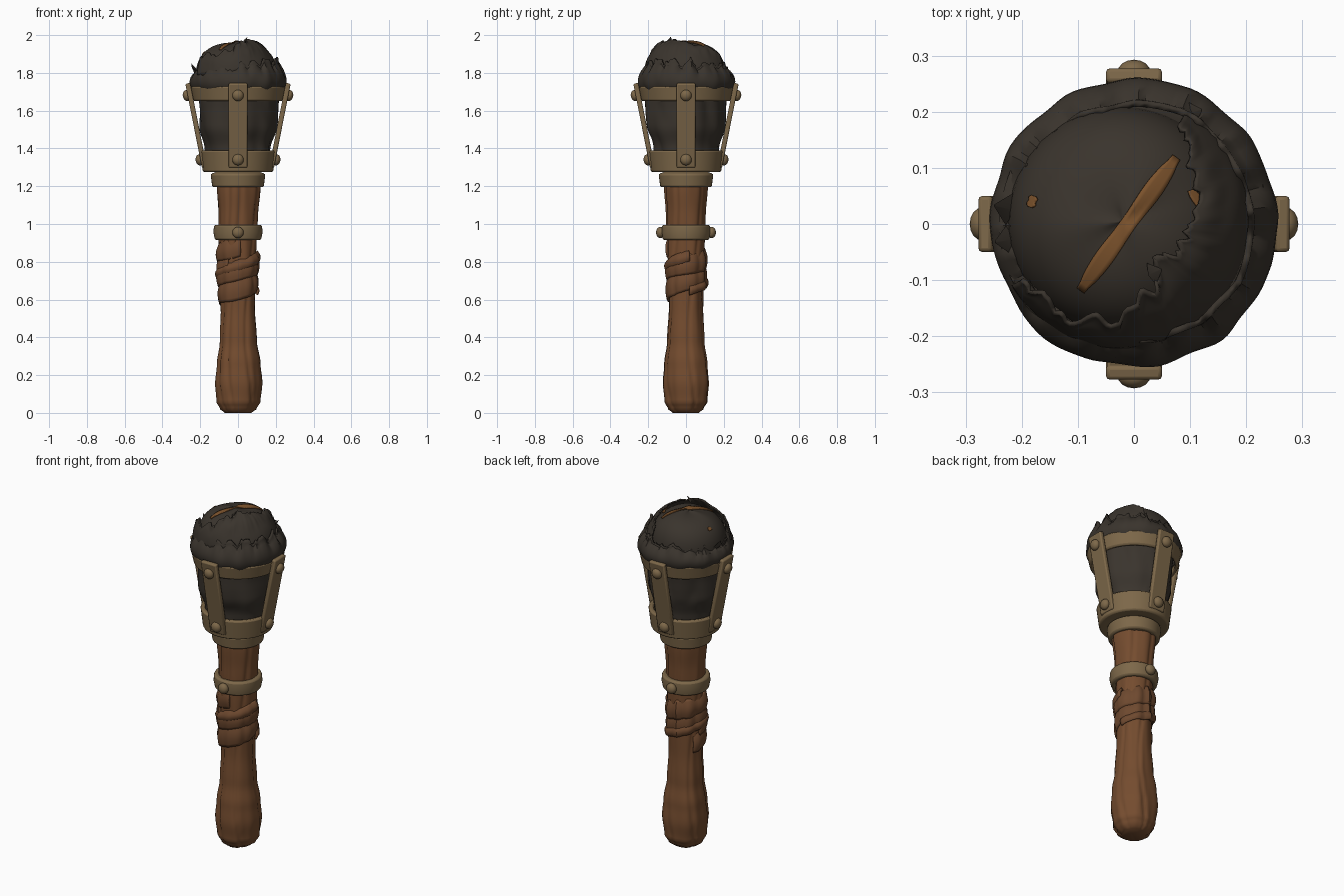
import bpy, bmesh, math
from math import sin, cos, pi, radians
from mathutils import Vector, Matrix, noise

cube = bpy.data.objects.get("Cube")
if cube:
    bpy.data.objects.remove(cube, do_unlink=True)


def material(name, r, g, b):
    m = bpy.data.materials.new(name)
    m.use_nodes = True
    m.diffuse_color = (r, g, b, 1)
    bsdf = m.node_tree.nodes["Principled BSDF"]
    bsdf.inputs["Base Color"].default_value = (r, g, b, 1)
    bsdf.inputs["Roughness"].default_value = 0.8
    return m


BRONZE = material("aged bronze", 0.205, 0.138, 0.067)
WOOD = material("brown wood", 0.175, 0.072, 0.028)
LEATHER = material("brown leather", 0.155, 0.066, 0.028)
CLOTH = material("charred cloth", 0.042, 0.034, 0.026)
SCORCH = material("scorched orange", 0.2, 0.085, 0.025)


def finish(name, bm, mat, angle=40):
    bmesh.ops.recalc_face_normals(bm, faces=bm.faces)
    mesh = bpy.data.meshes.new(name)
    bm.to_mesh(mesh)
    bm.free()
    ob = bpy.data.objects.new(name, mesh)
    bpy.context.collection.objects.link(ob)
    mesh.materials.append(mat)
    bpy.ops.object.select_all(action="DESELECT")
    ob.select_set(True)
    bpy.context.view_layer.objects.active = ob
    bpy.ops.object.shade_smooth_by_angle(angle=radians(angle))
    return ob


def sheet(name, fn, nu, nv, mat, closed=False, caps=False, thick=0, angle=40):
    """Grid surface from fn(u, v); optionally wrapped in u, capped in v, or thickened."""
    bm = bmesh.new()
    cols = nu if closed else nu + 1
    rows = [[bm.verts.new(fn(i / nu, j / nv)) for i in range(cols)] for j in range(nv + 1)]
    for a, b in zip(rows, rows[1:]):
        for i in range(nu):
            k = (i + 1) % cols
            bm.faces.new((a[i], a[k], b[k], b[i]))
    if caps:
        bm.faces.new(rows[0])
        bm.faces.new(rows[-1])
    ob = finish(name, bm, mat, angle)
    if thick:
        mod = ob.modifiers.new("thickness", "SOLIDIFY")
        mod.thickness = thick
        mod.offset = 0
    return ob


def sample(points, x):
    """Smooth interpolation through a short list of pairs."""
    for (x0, y0), (x1, y1) in zip(points, points[1:]):
        if x <= x1:
            t = max(0, (x - x0) / (x1 - x0))
            t = t * t * (3 - 2 * t)
            return y0 + (y1 - y0) * t
    return points[-1][1]


def polar(r, a, z):
    return Vector((r * cos(a), r * sin(a), z))


def wobble(a, z, seed, freq=2.0):
    return noise.noise(Vector((cos(a) * freq + seed, sin(a) * freq, z * freq)))


def ring(name, profile):
    """Metal hoop: closed (radius, height) section turned about z, edges rounded."""
    n = len(profile)
    ob = sheet(name, lambda u, v: polar(profile[round(v * n) % n][0], u * 2 * pi,
                                        profile[round(v * n) % n][1]), 48, n, BRONZE, closed=True)
    weld = ob.modifiers.new("join seam", "WELD")
    weld.merge_threshold = 0.0001
    bev = ob.modifiers.new("rounded edges", "BEVEL")
    bev.width, bev.segments = 0.009, 2
    bev.limit_method, bev.angle_limit = "ANGLE", radians(35)


def rivet(name, r, angle, z, tilt=0.0):
    """Domed rivet whose axis points outward."""
    bm = bmesh.new()
    bmesh.ops.create_uvsphere(bm, u_segments=16, v_segments=10, radius=0.03)
    bmesh.ops.scale(bm, vec=(0.75, 1, 1), verts=bm.verts)
    bm.transform(Matrix.Rotation(angle, 4, "Z") @ Matrix.Translation((r, 0, z))
                 @ Matrix.Rotation(tilt, 4, "Y"))
    finish(name, bm, BRONZE)


# Wooden handle with lengthwise grooves and a knobbly foot
SHAPE = [(0, .07), (.02, .095), (.06, .116), (.16, .126), (.26, .118), (.38, .1), (.55, .09),
         (.7, .093), (.9, .1), (1.05, .104), (1.2, .114), (1.26, .114)]


def handle_radius(a, z):
    drift = a + 0.35 * sin(z * 4)
    groove = sum(max(0, 1 - abs(((drift - g + pi) % (2 * pi)) - pi) / 0.16)
                 for g in (.5, 1.5, 2.7, 3.9, 4.5, 5.5))
    return sample(SHAPE, z) * (1 + 0.1 * wobble(a, z, 3) - 0.075 * groove)


def handle_point(u, v):
    z = 1.26 * v ** 1.25
    return polar(handle_radius(u * 2 * pi, z), u * 2 * pi, z)


sheet("handle", handle_point, 72, 60, WOOD, closed=True, caps=True, angle=50)


# Leather wrapped around the grip in overlapping spirals
def wrap(name, start, turns, z0, z1, width, radius):
    def fn(u, v):
        a = start + u * turns * 2 * pi
        w = width * (1 + 0.25 * noise.noise(Vector((u * 6, z0 * 9, 1))))
        z = z0 + (z1 - z0) * u + (v - .5) * w
        r = radius + 0.012 * sin(pi * v) - 0.009 * v + 0.012 * wobble(a, z, 8, 3)
        return polar(r, a, z)
    sheet(name, fn, int(48 * turns), 8, LEATHER, thick=0.014)


wrap("grip_wrap_lower", radians(150), 1.25, .62, .79, .12, .094)
wrap("grip_wrap_upper", radians(170), 1.3, .72, .88, .1, .097)
wrap("grip_wrap_strip", radians(10), 1.0, .65, .83, .05, .102)

# Metal hoops
ring("grip_ring", [(.095, .915), (.122, .915), (.13, .955), (.127, .995), (.095, .995)])
ring("collar", [(.09, 1.195), (.136, 1.195), (.145, 1.265), (.09, 1.285)])
ring("cup_band", [(.1, 1.275), (.186, 1.275), (.2, 1.39), (.172, 1.39), (.16, 1.3), (.1, 1.3)])
ring("upper_band", [(.215, 1.65), (.235, 1.65), (.252, 1.73), (.232, 1.73)])
for side, ang in (("front", -pi / 2), ("back", pi / 2)):
    rivet(side + "_grip_rivet", .136, ang, .955)

# Four leaning straps, each with an upper and a lower rivet
LOW, HIGH = Vector((.178, 0, 1.3)), Vector((.266, 0, 1.745))
lean = math.atan2(HIGH.x - LOW.x, HIGH.z - LOW.z)
for side, ang in (("left", 0), ("back", pi / 2), ("right", pi), ("front", -pi / 2)):
    bm = bmesh.new()
    bmesh.ops.create_cube(bm, size=1)
    bmesh.ops.scale(bm, vec=(.026, .1, (HIGH - LOW).length), verts=bm.verts)
    bm.transform(Matrix.Rotation(ang, 4, "Z") @ Matrix.Translation((LOW + HIGH) / 2)
                 @ Matrix.Rotation(lean, 4, "Y"))
    strap = finish(side + "_strap", bm, BRONZE)
    bev = strap.modifiers.new("rounded edges", "BEVEL")
    bev.width, bev.segments = 0.007, 2
    rivet(side + "_upper_rivet", .27, ang, 1.68, lean)
    rivet(side + "_lower_rivet", .202, ang, 1.34, .1)

# Creased cloth packed inside the cage
BODY = [(1.29, .155), (1.4, .172), (1.52, .205), (1.6, .207), (1.68, .212), (1.76, .235), (1.84, .19)]


def body_point(u, v):
    a, z = u * 2 * pi, 1.29 + .55 * v
    fold = abs(sin(2.5 * a + z * 9 + 2 * wobble(a, z, 1)))
    return polar(sample(BODY, z) * (.97 + .05 * fold + .06 * wobble(a, z, 5)), a, z)


sheet("cloth_body", body_point, 72, 28, CLOTH, closed=True, caps=True)

# Rounded cloth dome on top
CENTRE = Vector((-.02, .005, 0))


def dome_height(r, size=.205, top=.19):
    return 1.77 + top * max(0, 1 - (r / size) ** 2.5) ** .4


def dome_point(u, v):
    a, r = u * 2 * pi, .205 * sin(max(v, .01) * pi / 2)
    return CENTRE + polar(r, a, dome_height(r) + .012 * wobble(a, r, 2, 1))


sheet("cloth_dome", dome_point, 64, 16, CLOTH, closed=True, caps=True)


# Thick rolled wrap around the head with a ragged upper edge
def ragged(a, seed, size):
    return size * (wobble(a, 0, seed, 5) + .6 * wobble(a, 0, seed + 4, 14))


def roll_point(u, v):
    a = radians(-200) + u * 2 * pi
    z = 1.70 + .135 * v + v * v * (ragged(a, 6, .04) + .02 * cos(a + .5))
    r = .222 + .034 * sin(pi * min(1, v * 1.15)) ** .7 + .012 * wobble(a, z, 9, 3)
    return polar(r - .012 * v, a, z)


sheet("cloth_roll", roll_point, 120, 10, CLOTH, closed=True, thick=.012)

# Inner shelf that closes the gap between roll and dome
sheet("cloth_shelf", lambda u, v: polar(.16 + .08 * v, u * 2 * pi,
      1.82 - .03 * v + .012 * wobble(u * 2 * pi, v, 4, 3)), 64, 4, CLOTH, closed=True)

# Loose flap folded over the front of the dome, with a torn edge
EDGE = [(-150, .205), (-105, .185), (-70, .14), (-50, .095), (0, .125), (35, .15), (60, .2)]


def flap_point(u, v):
    deg = -150 + 210 * u
    a = radians(deg)
    inner = sample(EDGE, deg) + ragged(a, 12, .022)
    r = .225 + (inner - .225) * v
    lift = .018 * v ** 3 * max(0, cos(a + 1))
    z = dome_height(r, .226, .2) + lift + .014 * wobble(a, v, 11, 2)
    return CENTRE + polar(r, a, z - .01 * (1 - v))


sheet("cloth_flap", flap_point, 90, 14, CLOTH, thick=.008)

# Torn points of cloth at the right side and upturned tip at the top
for i, (x, y, z, s, turn) in enumerate(((-.235, .03, 1.82, .05, 2.9), (-.235, -.03, 1.81, .045, 3.3),
                                        (.11, .2, 1.82, .04, .3), (.04, -.085, 1.965, .035, .4))):
    bm = bmesh.new()
    bmesh.ops.create_cone(bm, cap_ends=True, segments=4, radius1=s * .6, radius2=.002, depth=s)
    bmesh.ops.scale(bm, vec=(.35, 1, 1), verts=bm.verts)
    bm.transform(Matrix.Translation((x, y, z + .01)) @ Matrix.Rotation(turn, 4, "Z")
                 @ Matrix.Rotation(.6, 4, "Y"))
    finish("cloth_tatter_%d" % (i + 1), bm, CLOTH)


# Scorched streaks lying on the dome
def streak(name, start, end, width, bend=0):
    a, b = Vector(start), Vector(end)
    side = Vector((a.y - b.y, b.x - a.x)).normalized()

    def fn(u, v):
        w = width * (sin(pi * min(.97, max(.03, u))) ** .4) * (1 - .35 * sin(pi * u) ** 4)
        p = a.lerp(b, u) + side * ((v - .5) * w + bend * sin(pi * u))
        q = Vector((p.x, p.y, 0)) - CENTRE
        ang = math.atan2(q.y, q.x)
        z = dome_height(q.length) + .012 * wobble(ang, q.length, 2, 1)
        return Vector((p.x, p.y, z + .005))
    sheet(name, fn, 24, 4, SCORCH, thick=.004)


streak("scorch_streak", (-.095, -.118), (.075, .118), .042)
streak("scorch_curl", (.1, .06), (.125, -.005), .022, .008)
streak("scorch_spot", (-.185, .03), (-.178, .05), .018)
